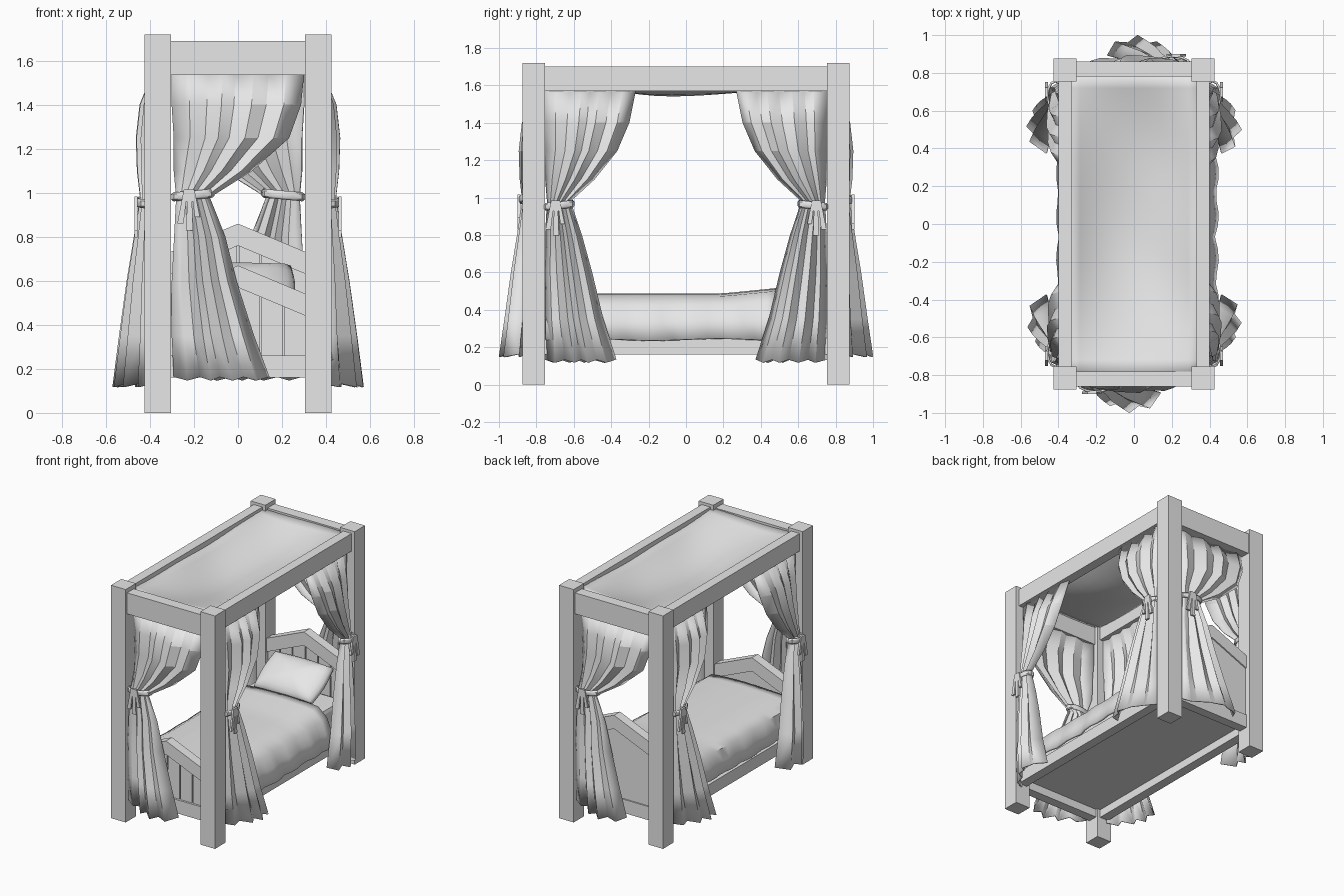
import bpy, bmesh, math, random
from mathutils import Matrix, Vector

random.seed(4)
if "Cube" in bpy.data.objects:
    bpy.data.objects.remove(bpy.data.objects["Cube"])

GREY = (0.8, 0.8, 0.8, 1)
mat = bpy.data.materials.new("plain grey")
mat.use_nodes = True
mat.diffuse_color = GREY
mat.node_tree.nodes["Principled BSDF"].inputs["Base Color"].default_value = GREY


def finish(name, bm, smooth=None, thick=0):
    """Turn a bmesh into a named object."""
    bmesh.ops.recalc_face_normals(bm, faces=bm.faces)
    me = bpy.data.meshes.new(name)
    bm.to_mesh(me)
    bm.free()
    me.materials.append(mat)
    ob = bpy.data.objects.new(name, me)
    bpy.context.collection.objects.link(ob)
    if thick:
        mod = ob.modifiers.new("Thickness", "SOLIDIFY")
        mod.thickness = thick
        mod.offset = 0
    if smooth:
        bpy.ops.object.select_all(action="DESELECT")
        ob.select_set(True)
        bpy.context.view_layer.objects.active = ob
        bpy.ops.object.shade_smooth_by_angle(angle=math.radians(smooth))
    return ob


def box(name, x0, x1, y0, y1, z0, z1):
    bm = bmesh.new()
    size = Matrix.Diagonal((abs(x1 - x0), abs(y1 - y0), z1 - z0, 1))
    centre = Matrix.Translation(((x0 + x1) / 2, (y0 + y1) / 2, (z0 + z1) / 2))
    bmesh.ops.create_cube(bm, size=1, matrix=centre @ size)
    return finish(name, bm)


def prism(name, outline, y0, y1):
    """Extrude an x-z outline along y."""
    bm = bmesh.new()
    face = bm.faces.new([bm.verts.new((x, y0, z)) for x, z in outline])
    new = bmesh.ops.extrude_face_region(bm, geom=[face])["geom"]
    bmesh.ops.translate(bm, vec=(0, y1 - y0, 0),
                        verts=[v for v in new if isinstance(v, bmesh.types.BMVert)])
    return finish(name, bm)


def sheet(name, rows, cols, point, smooth=None, thick=0):
    """Grid surface from a point(i, j) function."""
    bm = bmesh.new()
    grid = [[bm.verts.new(point(i, j)) for j in range(cols)] for i in range(rows)]
    for i in range(rows - 1):
        for j in range(cols - 1):
            bm.faces.new((grid[i][j], grid[i][j + 1], grid[i + 1][j + 1], grid[i + 1][j]))
    return finish(name, bm, smooth, thick)


# Frame: posts, canopy rails, bed rails
for sx in (-1, 1):
    for sy in (-1, 1):
        box("post", sx * 0.305, sx * 0.425, sy * 0.755, sy * 0.875, 0, 1.72)
    box("canopy_side_rail", sx * 0.33, sx * 0.4, -0.76, 0.76, 1.57, 1.7)
    box("bed_side_rail", sx * 0.33, sx * 0.4, -0.76, 0.76, 0.16, 0.25)
for sy in (-1, 1):
    box("canopy_end_rail", -0.31, 0.31, sy * 0.78, sy * 0.86, 1.535, 1.69)
    box("bed_end_rail", -0.31, 0.31, sy * 0.77, sy * 0.84, 0.16, 0.26)
box("bed_base", -0.335, 0.335, -0.78, 0.78, 0.22, 0.25)


# Gabled end boards: sloping top band, planks on the front, flat panel behind
def end_board(name, y, peak):
    w, drop, band = 0.31, 0.13, 0.1
    prism(name + "_band", [(-w, peak - drop), (0, peak), (w, peak - drop),
                           (w, peak - drop - band), (0, peak - band), (-w, peak - drop - band)],
          y - 0.035, y + 0.035)
    prism(name + "_panel", [(-w, 0.2), (w, 0.2), (w, peak - drop - 0.03),
                            (0, peak - 0.03), (-w, peak - drop - 0.03)], y - 0.005, y + 0.025)
    step = 2 * w / 6
    for k in range(6):
        a, b = -w + k * step + 0.004, -w + (k + 1) * step - 0.004
        top = [peak - 0.06 - drop * abs(x) / w for x in (a, b)]
        prism(name + "_plank", [(a, 0.22), (b, 0.22), (b, top[1]), (a, top[0])],
              y - 0.02, y)


end_board("footboard", -0.805, 0.67)
end_board("headboard", 0.805, 0.86)

# Mattress
mattress = box("mattress", -0.33, 0.33, -0.77, 0.77, 0.25, 0.455)
bevel = mattress.modifiers.new("Bevel", "BEVEL")
bevel.width, bevel.segments = 0.03, 2

# Blanket draped over the mattress, looser on one side
SECTION = [(-0.39, 0.27), (-0.375, 0.35), (-0.36, 0.43), (-0.3, 0.465), (-0.15, 0.475),
           (0.05, 0.48), (0.2, 0.475), (0.31, 0.465), (0.37, 0.42), (0.4, 0.34), (0.42, 0.24)]


def blanket_point(i, j):
    y = -0.75 + 1.24 * i / 20
    x, z = SECTION[j]
    edge = max(0, (abs(x) - 0.33) / 0.09)
    x += math.copysign(0.022 * edge * math.sin(y * 14 + 1), x)
    z += 0.03 * max(0, (y - 0.2) / 0.3) * (1 - min(1, edge)) + 0.005 * edge * math.sin(y * 9)
    return x, y, z


sheet("blanket", 21, len(SECTION), blanket_point, 50, 0.015)

# Pillow leaning on the headboard
bm = bmesh.new()
bmesh.ops.create_uvsphere(bm, u_segments=24, v_segments=12, radius=1)
for v in bm.verts:
    r = max(math.hypot(v.co.x, v.co.y), 1e-6)
    square = r / max(abs(v.co.x), abs(v.co.y), 1e-6)
    puff = 1 + 0.8 * (square - 1)
    v.co = Vector((v.co.x * puff * 0.25, v.co.y * puff * 0.16, v.co.z * 0.08))
bm.transform(Matrix.Translation((0.01, 0.635, 0.575)) @ Matrix.Rotation(math.radians(32), 4, "X"))
finish("pillow", bm, 60)


# Sagging canopy cloth
def canopy_point(i, j):
    s, t = -1 + i / 10, -1 + j / 5
    sag = (1 - s * s) * (1 - t * t)
    return t * 0.36, s * 0.8, 1.677 - 0.13 * sag + 0.004 * math.sin(7 * s + 3 * t)


sheet("canopy_cloth", 21, 11, canopy_point, 60, 0.01)

# Curtains: height, inner edge, side width, end width, depth, bulge, pleat
ROWS = [(1.57, 0, 0.49, 0.6, 0.365, 0, 0.01), (1.4, 0, 0.455, 0.585, 0.37, 0.06, 0.014),
        (1.25, 0.01, 0.39, 0.53, 0.375, 0.07, 0.016), (1.1, 0.01, 0.27, 0.36, 0.38, 0.06, 0.016),
        (0.98, 0.02, 0.14, 0.17, 0.395, 0.035, 0.012), (0.8, 0.01, 0.2, 0.24, 0.395, 0.06, 0.015),
        (0.6, 0, 0.255, 0.29, 0.395, 0.09, 0.018), (0.35, 0, 0.315, 0.37, 0.395, 0.125, 0.018),
        (0.125, 0.01, 0.385, 0.44, 0.4, 0.15, 0.018)]
COLS = 9


def curtain(name, place, is_end):
    """place(u, out, z) maps curtain space to the world."""
    gap = [0] + [random.uniform(0.7, 1.3) for _ in range(COLS - 1)]
    ts = [sum(gap[:k + 1]) / sum(gap) for k in range(COLS)]

    def point(i, j):
        z, u0, side, end, depth, bulge, pleat = ROWS[i]
        u1, t = (end if is_end else side), ts[j]
        out = depth + bulge * math.sin(0.85 * math.pi * t ** 1.3) ** 0.8
        out += pleat * (-1) ** (j + 1)
        if is_end and z < 1:
            out = max(out, 0.425)
        if i == len(ROWS) - 1:
            z += 0.008 * (-1) ** j + (0.03 if is_end else 0)
        if i == 0 and is_end:
            z -= 0.02
        return place(u0 + (u1 - u0) * t, out, z)

    sheet(name, len(ROWS), COLS, point, 20, 0.008)

    # Tie band around the gather
    mid, wide = (0.095, 0.095) if is_end else (0.08, 0.08)
    z0 = 0.99 if is_end else 0.958

    def band_point(i, j):
        a = 2 * math.pi * j / 12
        flare = (0.9, 1, 1, 0.9)[i]
        return place(mid + wide * flare * math.cos(a), 0.415 + 0.045 * flare * math.sin(a),
                     z0 + (-0.018, -0.01, 0.01, 0.018)[i] + 0.008 * math.cos(a))

    sheet(name + "_tie", 4, 13, band_point, 30, 0.008)

    # Knot and hanging tails
    for du, dz, w in ((-0.03, 0.13, 0.012), (0.0, 0.16, 0.013), (0.025, 0.1, 0.01), (0, 0.03, 0.02)):
        bm = bmesh.new()
        bmesh.ops.create_cube(bm, size=2)
        for v in bm.verts:
            low = v.co.z < 0
            v.co = place(mid - 0.015 + du * (1.4 if low else 0.6) + v.co.x * w * (1.2 if low else 0.7),
                         0.463 + v.co.y * 0.007, z0 + (-dz if low else 0.025))
        finish(name + "_tie_tail", bm)


for sx in (-1, 1):
    for sy in (-1, 1):
        curtain("side_curtain",
                lambda u, o, z, sx=sx, sy=sy: Vector((sx * o, sy * (0.76 - u), z)), False)
for s, label in ((1, "front_curtain"), (-1, "back_curtain")):
    curtain(label, lambda u, o, z, s=s: Vector((s * (u - 0.3), -s * (o + 0.43), z)), True)
